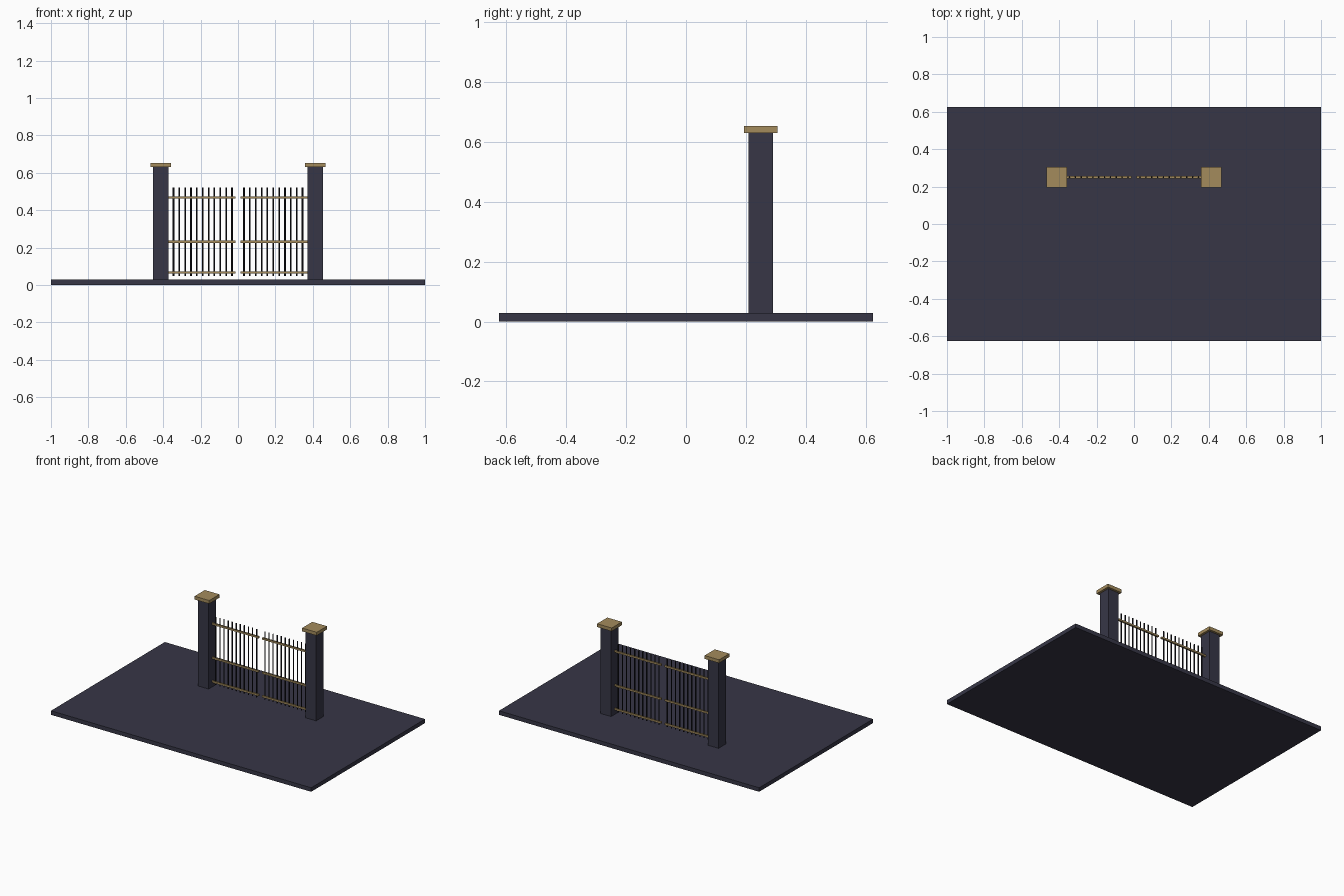
import bpy

if "Cube" in bpy.data.objects:
    bpy.data.objects.remove(bpy.data.objects["Cube"])

GATE_Y = 0.25
POST_X = 0.413


def material(name, rgb):
    m = bpy.data.materials.new(name)
    m.diffuse_color = (*rgb, 1.0)
    m.use_nodes = True
    m.node_tree.nodes["Principled BSDF"].inputs["Base Color"].default_value = m.diffuse_color
    return m


slate = material("slate", (0.038, 0.037, 0.062))
brass = material("brass", (0.37, 0.26, 0.108))
iron = material("black iron", (0.008, 0.008, 0.012))


def finish(name, mat):
    ob = bpy.context.object
    ob.name = name
    ob.data.materials.append(mat)
    return ob


def box(name, x, y, z, mat):
    """Box from (min, max) ranges on each axis."""
    bpy.ops.mesh.primitive_cube_add(size=1, location=[sum(r) / 2 for r in (x, y, z)])
    bpy.context.object.scale = [r[1] - r[0] for r in (x, y, z)]
    bpy.ops.object.transform_apply(location=False, rotation=False, scale=True)
    return finish(name, mat)


def around(c, half):
    return (c - half, c + half)


# Ground slab
box("base_slab", (-1, 1), (-0.625, 0.625), (0, 0.028), slate)

for side, s in (("left", -1), ("right", 1)):
    # Post with its cap
    box(f"{side}_post", around(s * POST_X, 0.041), around(GATE_Y, 0.041), (0.028, 0.63), slate)
    box(f"{side}_post_cap", around(s * POST_X, 0.056), around(GATE_Y, 0.056), (0.63, 0.653), brass)

    # Gate leaf: three rails
    xs = sorted((s * 0.013, s * 0.373))
    for label, z in (("bottom", 0.067), ("middle", 0.231), ("top", 0.468)):
        box(f"{side}_{label}_rail", xs, around(GATE_Y, 0.006), around(z, 0.006), brass)

    # Gate leaf: eleven upright bars
    for i in range(11):
        bpy.ops.mesh.primitive_cylinder_add(
            vertices=8, radius=0.0042, depth=0.472,
            location=(s * (0.032 + i * 0.0313), GATE_Y, 0.284))
        finish(f"{side}_bar_{i + 1}", iron)
